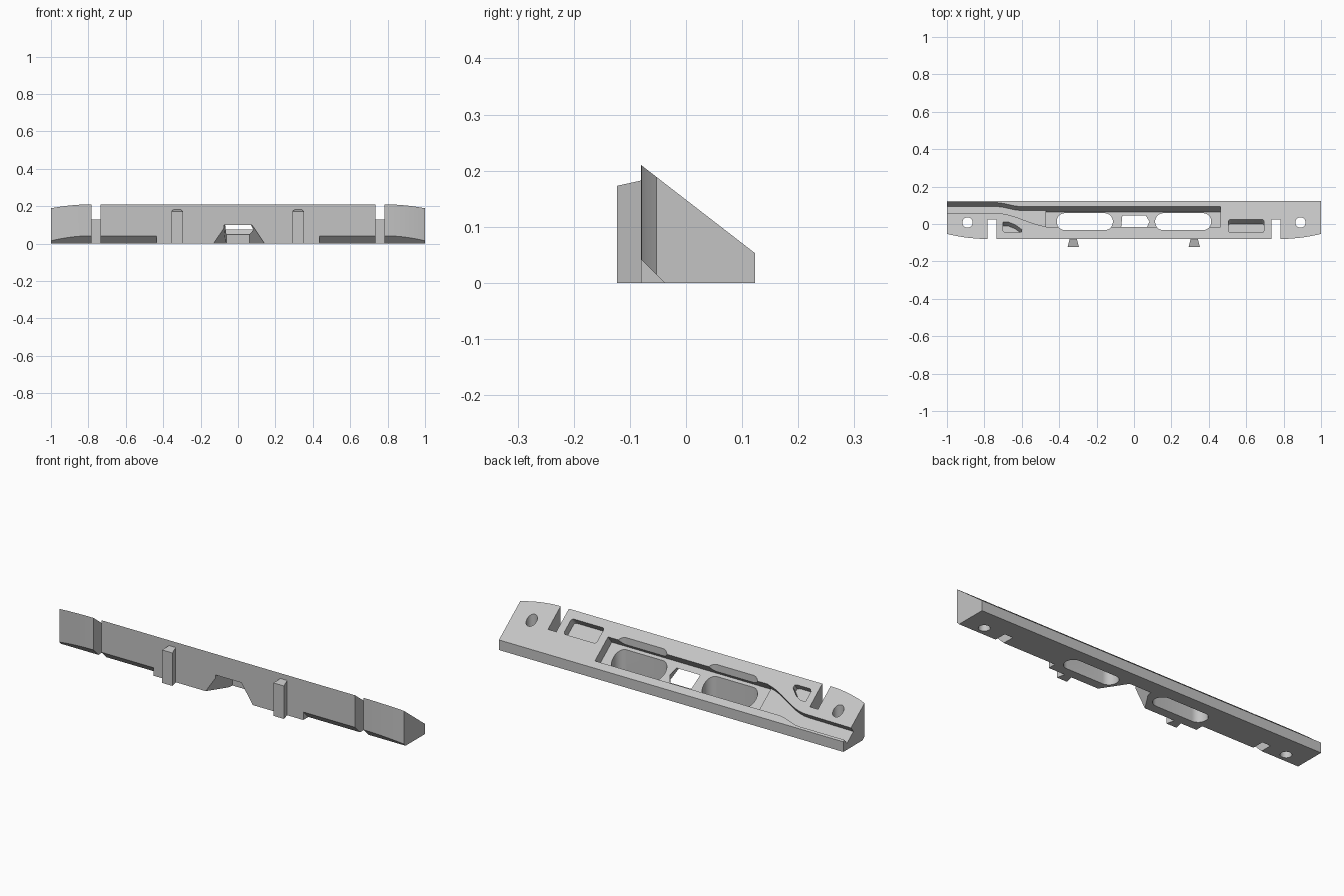
import bpy, bmesh, math
from mathutils import Vector

cube = bpy.data.objects.get("Cube")
if cube:
    bpy.data.objects.remove(cube)

grey = bpy.data.materials.new("plain_grey")
grey.use_nodes = True
colour = (0.55, 0.55, 0.55, 1)
grey.diffuse_color = colour
grey.node_tree.nodes["Principled BSDF"].inputs["Base Color"].default_value = colour

RIDGE = Vector((0, -0.08, 0.21))               # top front edge
NORMAL = Vector((0, 0.157, 0.203)).normalized()  # of the sloping top


def slope(x, y):
    """Point on the sloping top above (x, y)."""
    return Vector((x, y, RIDGE.z - (y - RIDGE.y) * NORMAL.y / NORMAL.z))


def make(name, bm):
    bmesh.ops.recalc_face_normals(bm, faces=bm.faces)
    mesh = bpy.data.meshes.new(name)
    bm.to_mesh(mesh)
    bm.free()
    mesh.materials.append(grey)
    obj = bpy.data.objects.new(name, mesh)
    bpy.context.collection.objects.link(obj)
    return obj


def loft(name, low, high):
    """Solid between two matching rings."""
    bm = bmesh.new()
    a = [bm.verts.new(p) for p in low]
    b = [bm.verts.new(p) for p in high]
    bm.faces.new(a)
    bm.faces.new(b)
    for i in range(len(a)):
        j = (i + 1) % len(a)
        bm.faces.new((a[i], a[j], b[j], b[i]))
    return make(name, bm)


def upright(name, plan, z0=-0.05, z1=0.3):
    return loft(name, [(x, y, z0) for x, y in plan], [(x, y, z1) for x, y in plan])


def pocket(name, plan, depth):
    """Cutter sunk square to the sloping top."""
    top = [slope(x, y) for x, y in plan]
    return loft(name, [p - NORMAL * depth for p in top], [p + NORMAL * 0.03 for p in top])


def rect(x0, x1, y0, y1):
    return [(x0, y0), (x1, y0), (x1, y1), (x0, y1)]


def rounded(x0, x1, y0, y1, r, steps=8):
    pts = []
    corners = [(x1 - r, y1 - r), (x0 + r, y1 - r), (x0 + r, y0 + r), (x1 - r, y0 + r)]
    for q, (cx, cy) in enumerate(corners):
        for k in range(steps + 1):
            a = (q + k / steps) * math.pi / 2
            pts.append((cx + r * math.cos(a), cy + r * math.sin(a)))
    return pts


def s_curve(xa, ya, xb, yb, steps=12):
    return [(xa + (xb - xa) * k / steps,
             ya + (yb - ya) * (0.5 - 0.5 * math.cos(math.pi * k / steps)))
            for k in range(steps + 1)]


# Wedge body with curved front corners
curve = [(0.78 + 0.22 * k / 10, -0.08 + 0.027 * (k / 10) ** 2) for k in range(11)]
plan = curve + [(1, 0.123), (-1, 0.123)] + [(-x, y) for x, y in reversed(curve)]
body = upright("wedge_body", plan, 0, 0.3)
bm = bmesh.new()
bm.from_mesh(body.data)
bmesh.ops.bisect_plane(bm, geom=bm.verts[:] + bm.edges[:] + bm.faces[:],
                       plane_co=RIDGE, plane_no=NORMAL, clear_outer=True)
bmesh.ops.holes_fill(bm, edges=[e for e in bm.edges if e.is_boundary])
bmesh.ops.recalc_face_normals(bm, faces=bm.faces)
bm.to_mesh(body.data)
bm.free()

cutters = []

# Mirrored cuts: front chamfer, slots, bolt holes, long openings
for s in (-1, 1):
    tri = [(-0.138, 0.1), (0.012, -0.05), (-0.138, -0.05)]
    cutters.append(loft("chamfer_cut", [(s * 0.435, y, z) for y, z in tri],
                        [(s * 1.1, y, z) for y, z in tri]))
    cutters.append(upright("slot_cut", rect(s * 0.76 - 0.024, s * 0.76 + 0.024, -0.15, 0.025)))
    cutters.append(upright("hole_cut", rounded(s * 0.89 - 0.027, s * 0.89 + 0.027,
                                               -0.019, 0.035, 0.026)))
    cx = s * 0.263
    cutters.append(upright("opening_cut", rounded(cx - 0.15, cx + 0.15, -0.033, 0.058, 0.044)))

# Main pocket and the channel that runs to the right-hand end
cutters.append(pocket("main_pocket_cut", rect(-0.47, 0.463, -0.015, 0.094), 0.05))
lower = s_curve(-0.74, 0.058, -0.44, -0.0145)
upper = s_curve(-0.6, 0.0935, -0.74, 0.114)
channel = [(-1.05, 0.06)] + lower + [(-0.44, 0.0935)] + upper + [(-1.05, 0.114)]
cutters.append(pocket("channel_cut", channel, 0.034))

# Small pockets
cutters.append(pocket("left_pocket_cut", rounded(0.505, 0.695, -0.045, 0.025, 0.012), 0.04))
drop = [(-0.7, 0.01), (-0.67, 0.01), (-0.635, -0.004), (-0.6, -0.03),
        (-0.602, -0.042), (-0.615, -0.046), (-0.69, -0.046), (-0.7, -0.036)]
cutters.append(pocket("right_pocket_cut", drop, 0.035))

# Flared notch under the front centre
mouth = [(-0.158, -0.1, -0.02), (0.158, -0.1, -0.02), (0.077, -0.1, 0.1), (-0.077, -0.1, 0.1)]
throat = [(-0.063, 0.045, -0.02), (0.063, 0.045, -0.02), (0.062, 0.045, 0.1), (-0.062, 0.045, 0.1)]
cutters.append(loft("notch_cut", mouth, throat))

for c in cutters:
    c.hide_render = True
    mod = body.modifiers.new(c.name, 'BOOLEAN')
    mod.operation = 'DIFFERENCE'
    mod.solver = 'EXACT'
    mod.object = c
    bpy.context.view_layer.objects.active = body
    bpy.ops.object.modifier_apply(modifier=mod.name)
    bpy.data.objects.remove(c)

# Dovetail ribs on the front
for side, x in (("right", -0.325), ("left", 0.322)):
    rib = [(x - 0.03, -0.123), (x + 0.03, -0.123), (x + 0.019, -0.078), (x - 0.019, -0.078)]
    loft(side + "_rib", [(a, b, 0) for a, b in rib],
         [(a, b, 0.173 + (b + 0.123) * 0.22) for a, b in rib])

bpy.ops.object.select_all(action='DESELECT')
body.select_set(True)
bpy.context.view_layer.objects.active = body
bpy.ops.object.shade_smooth_by_angle(angle=math.radians(30))
